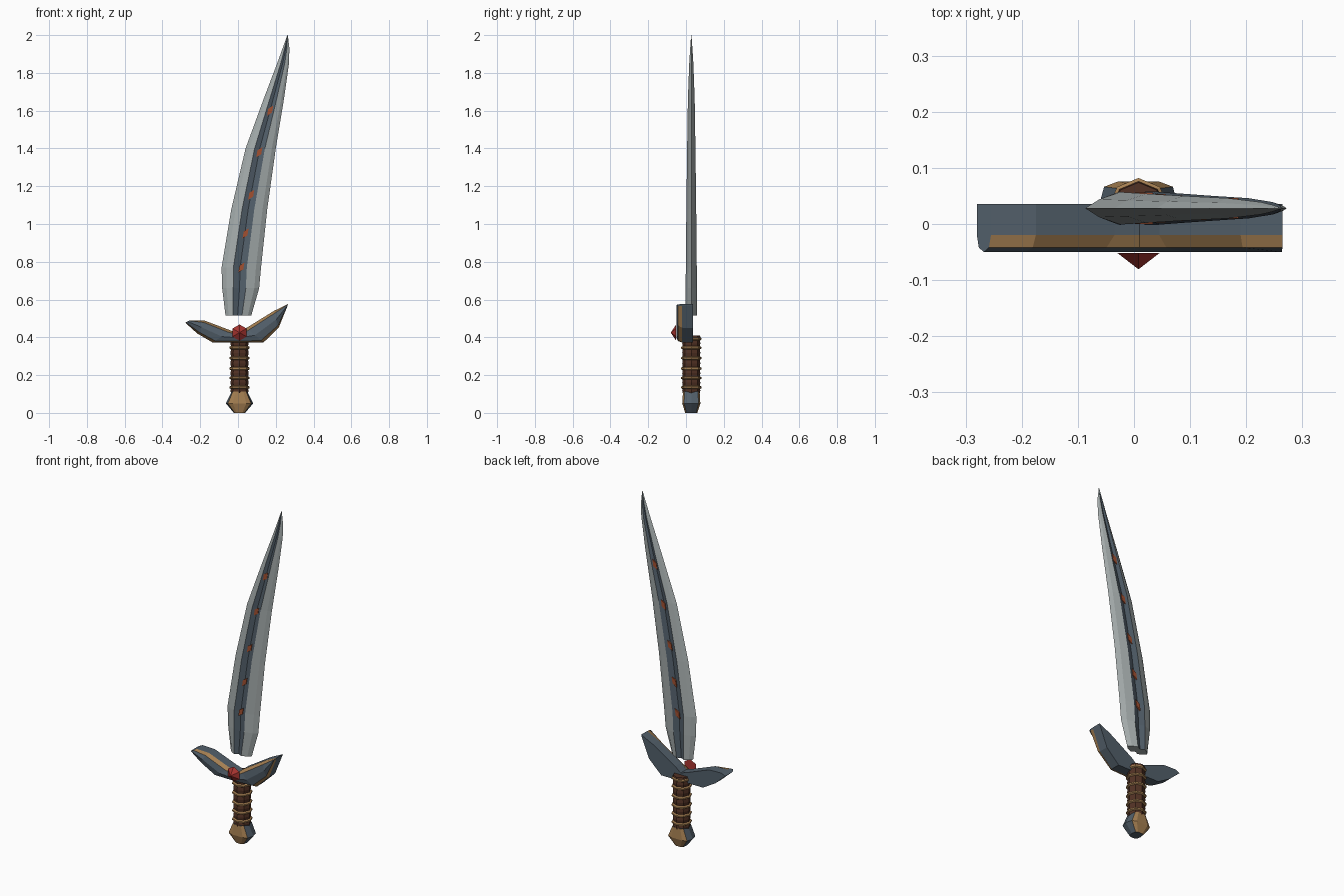
import bpy, bmesh
from math import sin, cos, pi

cube = bpy.data.objects.get("Cube")
if cube:
    bpy.data.objects.remove(cube)


def material(name, r, g, b):
    m = bpy.data.materials.new(name)
    m.use_nodes = True
    m.diffuse_color = (r, g, b, 1)
    m.node_tree.nodes["Principled BSDF"].inputs["Base Color"].default_value = (r, g, b, 1)
    return m


steel = material("pale steel", .38, .42, .42)
slate = material("blue slate", .085, .115, .145)
gold = material("old gold", .38, .215, .085)
leather = material("dark leather", .085, .032, .018)
ruby = material("ruby red", .40, .035, .03)
rune = material("rune orange", .36, .08, .03)


def loft(name, rings, mats, rule=lambda i, j: 0, cap=0):
    """Skin equal-length rings of points, cap both ends, colour faces by rule."""
    bm = bmesh.new()
    rows = [[bm.verts.new(p) for p in ring] for ring in rings]
    n = len(rows[0])
    for i, (a, b) in enumerate(zip(rows, rows[1:])):
        for j in range(n):
            k = (j + 1) % n
            bm.faces.new((a[j], a[k], b[k], b[j])).material_index = rule(i, j)
    for row in (rows[0], rows[-1]):
        bm.faces.new(row).material_index = cap
    bmesh.ops.recalc_face_normals(bm, faces=bm.faces)
    me = bpy.data.meshes.new(name)
    bm.to_mesh(me)
    bm.free()
    for m in mats:
        me.materials.append(m)
    ob = bpy.data.objects.new(name, me)
    bpy.context.collection.objects.link(ob)
    return ob


def mix(a, b, t):
    return a + (b - a) * t


AXIS_X, AXIS_Y = .008, .028

# Blade: height, left edge, right edge, half thickness
stations = [(.515, -.066, .07, .03), (.66, -.084, .112, .03), (.77, -.087, .122, .029),
            (1.08, -.035, .155, .026), (1.4, .04, .2, .022), (1.66, .135, .243, .018),
            (1.85, .207, .27, .011), (1.93, .236, .272, .006), (2, .261, .264, .001)]
# Half section: position across the blade, share of the thickness
half = [(0, 0), (.12, .55), (.3, 1), (.47, .6), (.64, 1), (.87, .55), (1, 0)]
section = [(t, -d) for t, d in half] + [(t, d) for t, d in half[-2:0:-1]]
rings = [[(mix(l, r, t), AXIS_Y + d * h, z) for t, d in section] for z, l, r, h in stations]
loft("blade", rings, [steel, slate], lambda i, j: int(j in (2, 3, 8, 9)))

# Slanted rune plates in the fuller, front and back
slant = [(-.016, -.027), (.01, -.01), (.016, .027), (-.01, .01)]
for k, (x, z) in enumerate([(.018, .77), (.04, .95), (.07, 1.155), (.113, 1.38), (.17, 1.6)]):
    depth = mix(.028, .018, k / 4)
    for side, label in ((-1, "front"), (1, "back")):
        plate = [[(x + u, AXIS_Y + side * y, z + v) for u, v in slant]
                 for y in (depth - .008, depth)]
        loft(f"rune_{label}_{k + 1}", plate, [rune])

# Guard: upper and lower outline points from right wing tip to left wing tip
spans = [((-.255, .49), (-.28, .478)), ((-.175, .488), (-.215, .42)),
         ((-.035, .435), (-.135, .373)), ((.01, .42), (.01, .373)),
         ((.045, .45), (.135, .373)), ((.19, .54), (.215, .45)), ((.265, .576), (.262, .566))]
# Guard section: position from upper to lower outline, depth
shape = [(0, .036), (0, -.02), (.14, -.042), (.5, -.05), (.86, -.042), (1, -.02), (1, .036)]
rings = [[(mix(t[0], b[0], s), y, mix(t[1], b[1], s)) for s, y in shape] for t, b in spans]
loft("guard", rings, [slate, gold], lambda i, j: int(j in (1, 4)))


def disc(r, z, sides=8):
    return [(AXIS_X + r * sin(2 * pi * j / sides), AXIS_Y + r * cos(2 * pi * j / sides), z)
            for j in range(sides)]


# Grip with raised gold bands
bands = [.135, .185, .235, .29, .345, .392]
edges = [.1] + bands + [.41]
grip = []
for low, high in zip(edges, edges[1:]):
    grip += [disc(.044, low), disc(.048, mix(low, high, .5))]
grip.append(disc(.046, .41))
loft("grip", grip, [leather])
for k, z in enumerate(bands):
    loft(f"grip_band_{k + 1}", [disc(r, z + dz) for r, dz in
         ((.045, -.009), (.054, -.004), (.054, .004), (.045, .009))], [gold])

# Pommel: gold front and back, slate sides
quarter = [(1, 0), (.85, .8), (.5, 1)]
outline = quarter + [(-u, v) for u, v in quarter[::-1]]
outline += [(u, -v) for u, v in outline[-2:0:-1]]
rings = [[(AXIS_X + u * w, AXIS_Y + v * d, z) for u, v in outline]
         for z, w, d in ((0, .03, .032), (.05, .072, .048), (.112, .042, .044))]
loft("pommel", rings, [slate, gold], lambda i, j: int(j in (1, 2, 3, 6, 7, 8)))

# Pointed gem on the guard
gem = [[(AXIS_X + r * sin(pi * j / 3), y, .425 + r * cos(pi * j / 3)) for j in range(6)]
       for r, y in ((.043, -.052), (.001, -.08))]
loft("gem", gem, [ruby])
